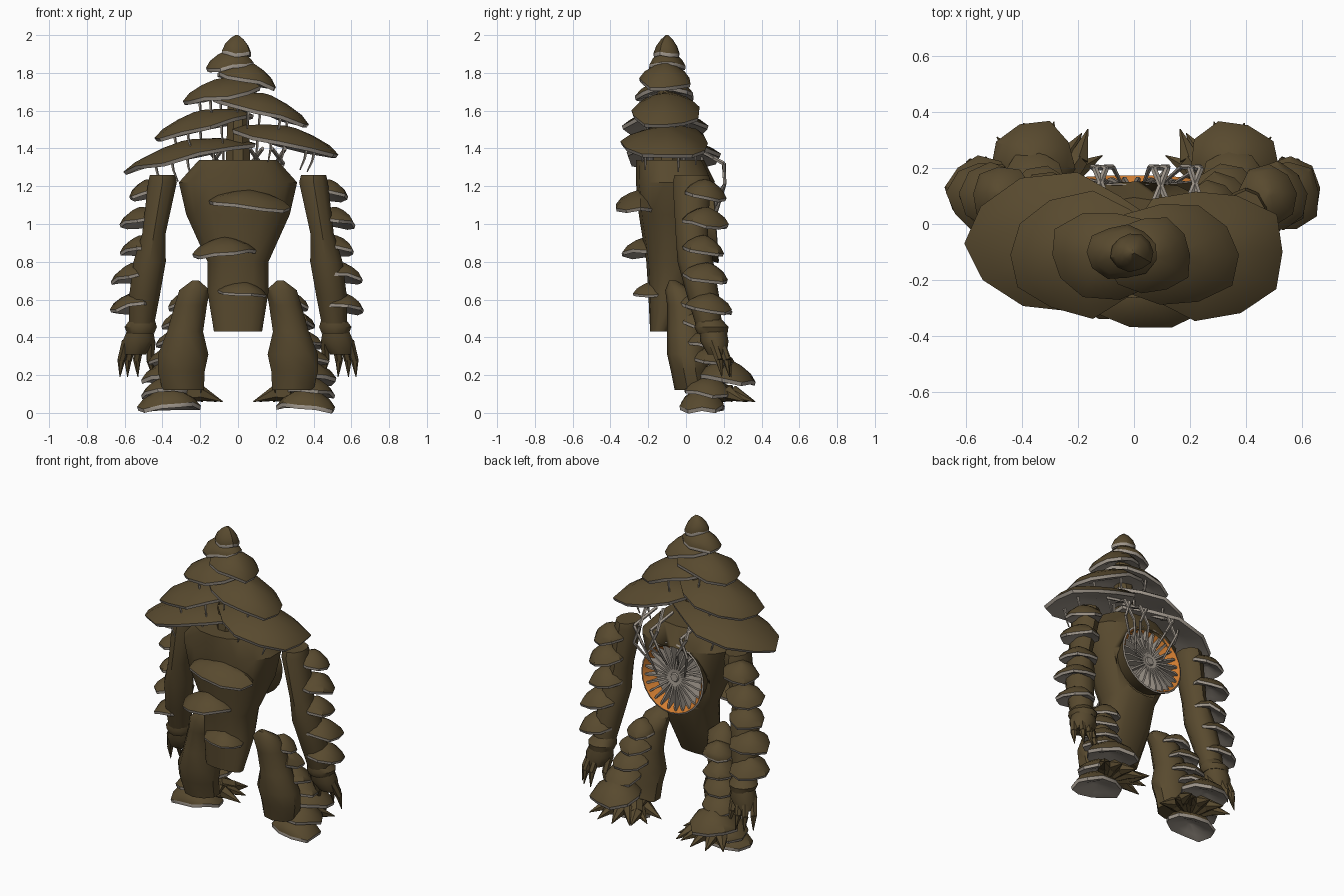
import bpy, bmesh, math, random
from mathutils import Matrix, Vector

random.seed(4)
if "Cube" in bpy.data.objects:
    bpy.data.objects.remove(bpy.data.objects["Cube"], do_unlink=True)


def material(name, rgb):
    m = bpy.data.materials.new(name)
    m.use_nodes = True
    m.diffuse_color = (*rgb, 1)
    m.node_tree.nodes["Principled BSDF"].inputs["Base Color"].default_value = (*rgb, 1)
    return m


BROWN = material("bark brown", (0.098, 0.068, 0.028))
GREY = material("gill grey", (0.34, 0.30, 0.255))
ORANGE = material("glow orange", (0.62, 0.20, 0.03))


def finish(name, bm, mats, angle=40):
    bmesh.ops.recalc_face_normals(bm, faces=bm.faces)
    me = bpy.data.meshes.new(name)
    bm.to_mesh(me)
    bm.free()
    for m in mats:
        me.materials.append(m)
    ob = bpy.data.objects.new(name, me)
    bpy.context.collection.objects.link(ob)
    bpy.ops.object.select_all(action='DESELECT')
    ob.select_set(True)
    bpy.context.view_layer.objects.active = ob
    bpy.ops.object.shade_smooth_by_angle(angle=math.radians(angle))
    return ob


def skin(bm, rings):
    """Bridge rings of vertices and close both ends; returns faces per band."""
    bands = []
    for a, b in zip(rings, rings[1:]):
        n = len(a)
        bands.append([bm.faces.new((a[i], a[(i + 1) % n], b[(i + 1) % n], b[i])) for i in range(n)])
    bm.faces.new(rings[0])
    bands[-1].append(bm.faces.new(rings[-1]))
    return bands


def loft(name, sections, n=10, square=1):
    """Stack of level ellipses given as x, y, z, rx, ry; square below 1 makes them boxier."""
    def unit(v):
        return math.copysign(abs(v) ** square, v)
    bm = bmesh.new()
    rings = []
    for x, y, z, rx, ry in sections:
        rings.append([bm.verts.new((x + rx * unit(math.cos(t)), y + ry * unit(math.sin(t)), z))
                      for t in (math.tau * (i + 0.5) / n for i in range(n))])
    skin(bm, rings)
    return finish(name, bm, [BROWN])


def tube(name, points, radii, mat, n=6):
    """Tapered limb through points."""
    bm = bmesh.new()
    pts = [Vector(p) for p in points]
    for a, b, r, q in zip(pts, pts[1:], radii, radii[1:]):
        d = b - a
        mtx = Matrix.Translation((a + b) / 2) @ d.to_track_quat('Z', 'Y').to_matrix().to_4x4()
        bmesh.ops.create_cone(bm, cap_ends=True, segments=n, radius1=r, radius2=q,
                              depth=d.length, matrix=mtx)
    return finish(name, bm, [mat])


def cap(name, loc, rx, ry, h, heading=0, tilt=0, n=10, wave=0.08):
    """Shelf mushroom: brown dome, grey lip and gills; drops toward its heading."""
    bm = bmesh.new()
    out = [1 + random.uniform(-wave, wave) for _ in range(n)]
    lift = [random.uniform(-1.5, 1.5) * wave * h for _ in range(n)]
    lip = min(0.025, 0.22 * h)
    profile = [(0.1, h), (0.45, h * 0.78), (0.8, h * 0.42), (1, 0), (0.97, -lip),
               (0.6, -lip * 0.3), (0.15, lip)]
    rings = []
    for r, z in profile:
        rings.append([bm.verts.new((rx * r * out[i] * math.cos(math.tau * i / n),
                                    ry * r * out[i] * math.sin(math.tau * i / n),
                                    z + lift[i] * r)) for i in range(n)])
    for k, band in enumerate(skin(bm, rings)):
        for f in band:
            f.material_index = int(k >= 3)
    turn = Matrix.Rotation(math.radians(heading), 4, 'Z') @ Matrix.Rotation(math.radians(tilt), 4, 'Y')
    bmesh.ops.transform(bm, matrix=Matrix.Translation(loc) @ turn, verts=bm.verts)
    return finish(name, bm, [BROWN, GREY])


# Torso, with a round hollow cut into the back
HOLLOW = Matrix.Translation((-0.01, 0.155, 1.02)) @ Matrix.Rotation(math.radians(-86), 4, 'X')
torso = loft("torso", [(0, -0.14, 0.43, 0.13, 0.05), (0, -0.09, 0.64, 0.165, 0.11),
                       (0, -0.065, 0.8, 0.165, 0.145), (0, -0.055, 1.05, 0.28, 0.195),
                       (0, -0.055, 1.22, 0.32, 0.21), (0, -0.085, 1.34, 0.21, 0.18)], 14, 0.85)
bm = bmesh.new()
bmesh.ops.create_cone(bm, cap_ends=True, segments=24, radius1=0.205, radius2=0.205, depth=0.2, matrix=HOLLOW)
cutter = finish("hollow_cutter", bm, [BROWN])
bpy.context.view_layer.objects.active = torso
cut = torso.modifiers.new("hollow", 'BOOLEAN')
cut.operation, cut.object, cut.solver = 'DIFFERENCE', cutter, 'EXACT'
bpy.ops.object.modifier_apply(modifier=cut.name)
bpy.data.objects.remove(cutter, do_unlink=True)

# Bowl lining the hollow: brown outside, grey rim and floor, orange wall
bm = bmesh.new()
rings = [[bm.verts.new(HOLLOW @ Vector((r * math.cos(t), r * math.sin(t), z)))
          for t in (math.tau * i / 24 for i in range(24))]
         for r, z in ((0.19, -0.095), (0.228, 0), (0.218, 0.004), (0.165, -0.065), (0.04, -0.075))]
for band, index in zip(skin(bm, rings), (0, 1, 2, 1)):
    for f in band:
        f.material_index = index
finish("back_bowl", bm, [BROWN, GREY, ORANGE])

# Radial gill blades and hub inside the bowl
bm = bmesh.new()
for k in range(24):
    spin = HOLLOW @ Matrix.Rotation(math.tau * (k + 0.5) / 24, 4, 'Z')
    skin(bm, [[bm.verts.new(spin @ Vector((r, t, z))) for r, z in
               ((0.02, -0.08), (0.16, -0.07), (0.208, -0.008), (0.18, 0.0), (0.02, -0.025))]
              for t in (-0.006, 0.006)])
bmesh.ops.create_cone(bm, cap_ends=True, segments=12, radius1=0.06, radius2=0.025, depth=0.06,
                      matrix=HOLLOW @ Matrix.Translation((0, 0, -0.045)))
finish("back_gills", bm, [GREY], 30)

# Stalk that carries the head caps
loft("head_stalk", [(0, -0.1, 1.3, 0.07, 0.08), (0, -0.1, 1.6, 0.06, 0.06), (0, -0.1, 1.9, 0.04, 0.04)], 8)

# Head caps: x, y, rim height, rx, ry, dome height, heading, tilt
head = [(-0.005, -0.1, 1.91, 0.078, 0.07, 0.09, 0, 0),
        (-0.04, -0.1, 1.835, 0.125, 0.1, 0.085, 180, 7),
        (0.05, -0.11, 1.765, 0.165, 0.14, 0.09, 0, 13),
        (-0.085, -0.11, 1.68, 0.225, 0.16, 0.09, 180, 11),
        (0.13, -0.11, 1.6, 0.265, 0.195, 0.09, 0, 16),
        (-0.19, -0.11, 1.515, 0.28, 0.215, 0.085, 180, 13),
        (0.26, -0.1, 1.425, 0.29, 0.235, 0.09, 0, 13),
        (-0.255, -0.07, 1.36, 0.345, 0.24, 0.085, 180, 12)]
for i, (x, y, z, rx, ry, h, heading, tilt) in enumerate(head):
    cap(f"head_cap_{i + 1}", (x, y, z), rx, ry, h, heading, tilt, n=11)
    # hanging strands below the larger caps
    if i >= 3:
        fall = math.tan(math.radians(tilt)) * math.cos(math.radians(heading))
        for k in range(5):
            a = math.tau * k / 5 + 0.4
            px, py = x + 0.55 * rx * math.cos(a), y + 0.65 * ry * math.sin(a)
            pz = z - fall * (px - x) + 0.005
            tube("head_strand", [(px, py, pz), (px * 0.97, py, pz - 0.06), (px * 0.9, py, pz - 0.12)],
                 (0.009, 0.007, 0.004), GREY, 5)

# Belly caps
cap("chest_cap", (0.06, -0.24, 1.1), 0.23, 0.13, 0.08, 0, 5)
cap("waist_cap", (-0.07, -0.21, 0.85), 0.17, 0.13, 0.08, 180, 5)
cap("hip_cap", (0.03, -0.18, 0.635), 0.13, 0.1, 0.06, 0, 4)

# Roots looping from the head caps to the hollow
for x, knee, drop in ((0.06, 0.12, 1.1), (0.13, 0.07, 1.14), (0.18, 0.24, 1.02),
                      (0.25, 0.2, 1.08), (-0.08, -0.14, 1.12), (-0.16, -0.1, 1.05)):
    tube("back_root", [(x, 0.05, 1.4), (knee, 0.2, 1.32), (x * 0.95, 0.205, 1.21), (x * 0.6, 0.15, drop)],
         (0.011, 0.011, 0.009, 0.006), GREY, 5)

for s, side in ((1, "left"), (-1, "right")):

    def facing(deg):
        return deg if s > 0 else 180 - deg

    # Arm with flared cuff and clawed hand
    loft(side + "_arm", [(s * x, y, z, rx, ry) for x, y, z, rx, ry in (
        (0.4, 0.03, 1.26, 0.07, 0.09), (0.4, 0.03, 1.22, 0.08, 0.1), (0.445, 0.03, 0.95, 0.065, 0.085),
        (0.468, 0.05, 0.8, 0.09, 0.095), (0.495, 0.09, 0.62, 0.085, 0.085), (0.51, 0.12, 0.47, 0.07, 0.07))])
    loft(side + "_cuff", [(s * 0.505, 0.12, 0.5, 0.065, 0.065), (s * 0.515, 0.135, 0.455, 0.09, 0.09),
                          (s * 0.515, 0.14, 0.42, 0.075, 0.08)])
    loft(side + "_hand", [(s * 0.515, 0.14, 0.46, 0.065, 0.07), (s * 0.525, 0.15, 0.38, 0.09, 0.075),
                          (s * 0.545, 0.165, 0.31, 0.06, 0.05)])
    for k, (bx, by, tx, ty) in enumerate(((0.59, 0.14, 0.625, 0.19), (0.56, 0.18, 0.585, 0.23),
                                          (0.52, 0.18, 0.53, 0.24), (0.46, 0.14, 0.45, 0.2))):
        tube(f"{side}_finger_{k + 1}", [(s * bx, by, 0.38), (s * (bx + tx + 0.02) / 2, (by + ty) / 2 + 0.01, 0.28),
                                        (s * tx, ty, 0.19)], (0.025, 0.021, 0.002), BROWN)

    # Shelf caps down the arm
    for k, (x, y, z, r) in enumerate(((0.475, 0.1, 1.16, 0.11), (0.505, 0.1, 1.015, 0.12),
                                      (0.505, 0.09, 0.865, 0.115), (0.545, 0.105, 0.72, 0.125),
                                      (0.55, 0.12, 0.56, 0.12))):
        cap(f"{side}_arm_cap_{k + 1}", (s * x, y, z), r, r, 0.075, facing(45), 12, n=9)

    # Leg rising to a slanted tip at the hip
    loft(side + "_leg", [(s * x, y, z, rx, ry) for x, y, z, rx, ry in (
        (0.225, -0.07, 0.7, 0.02, 0.02), (0.23, -0.04, 0.65, 0.085, 0.07), (0.25, -0.01, 0.57, 0.09, 0.09),
        (0.28, 0, 0.43, 0.1, 0.1), (0.29, 0.01, 0.31, 0.14, 0.11), (0.3, 0.02, 0.22, 0.13, 0.1),
        (0.29, 0.04, 0.12, 0.115, 0.1))])
    # Shelf caps down the back of the leg
    for k, (x, y, z, r) in enumerate(((0.28, 0.06, 0.57, 0.095), (0.31, 0.08, 0.47, 0.105),
                                      (0.33, 0.1, 0.37, 0.115), (0.36, 0.14, 0.28, 0.125))):
        cap(f"{side}_leg_cap_{k + 1}", (s * x, y, z), r, r, 0.07, facing(60), 10, n=9)
    cap(side + "_heel_cap", (s * 0.36, 0.22, 0.185), 0.15, 0.155, 0.095, facing(70), 6, n=9)
    cap(side + "_ankle_cap", (s * 0.38, 0.12, 0.11), 0.13, 0.13, 0.08, facing(50), 8, n=9)
    cap(side + "_foot_cap", (s * 0.36, 0.085, 0.037), 0.165, 0.12, 0.095, facing(0), 4, n=10)

    # Toe claws fanned from the inside of the foot round its back
    for k in range(6):
        a = math.radians(facing(175 - 25 * k))
        d = Vector((math.cos(a), math.sin(a), 0))
        base = Vector((s * 0.33, 0.12, 0.1))
        tip = base + d * 0.25
        tip.z = 0.06
        tube(f"{side}_toe_{k + 1}", [base + d * 0.05, base + d * 0.13 + Vector((0, 0, 0.005)), tip],
             (0.045, 0.042, 0.002), BROWN)
    # Long inner thorn behind the foot
    tube(side + "_thorn", [(s * 0.25, 0.16, 0.13), (s * 0.2, 0.23, 0.1), (s * 0.165, 0.34, 0.07)],
         (0.045, 0.04, 0.002), BROWN)
